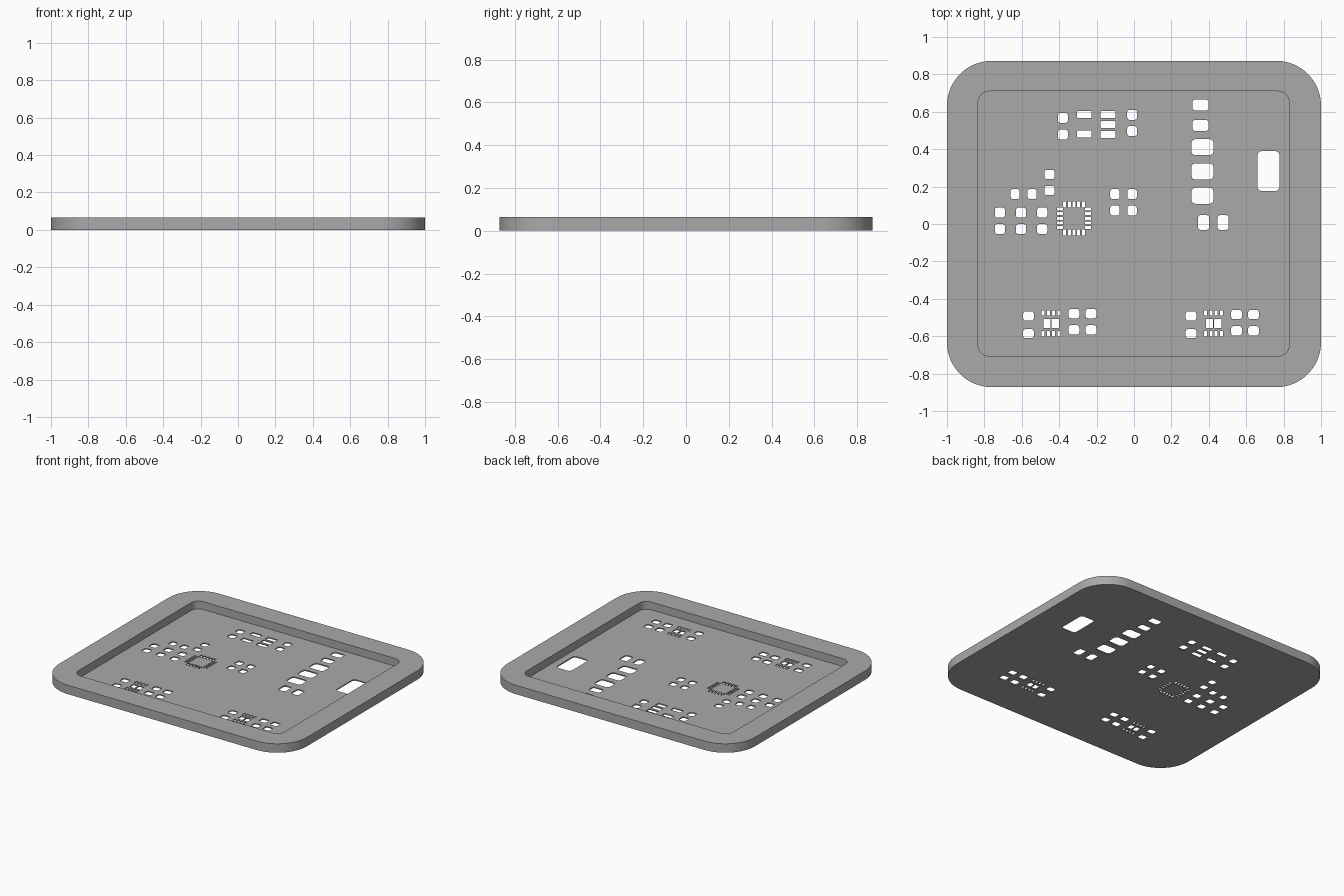
import bpy
import bmesh
from math import cos, sin, pi

if "Cube" in bpy.data.objects:
    bpy.data.objects.remove(bpy.data.objects["Cube"], do_unlink=True)

HEIGHT = 0.065
FLOOR = 0.008
openings = []


def rounded_outline(cx, cy, width, depth, radius, steps):
    """Counter-clockwise outline of a rounded rectangle."""
    points = []
    for corner, (sx, sy) in enumerate([(1, 1), (-1, 1), (-1, -1), (1, -1)]):
        for step in range(steps + 1):
            angle = (corner + step / steps) * pi / 2
            points.append((cx + sx * (width / 2 - radius) + radius * cos(angle),
                           cy + sy * (depth / 2 - radius) + radius * sin(angle)))
    return points


def pads(xs, ys, width, depth, rounding=0.25):
    """Grid of openings, one at every x and y combination."""
    for x in xs:
        for y in ys:
            radius = min(width, depth) * rounding
            openings.append(rounded_outline(x, y, width, depth, radius, 3))


def spread(centre, pitch, count):
    return [centre + pitch * (i - (count - 1) / 2) for i in range(count)]


# Small component pads at the back
pads([-0.38], [0.567, 0.478], 0.053, 0.053)
pads([-0.265], [0.586, 0.481], 0.078, 0.037, 0.1)
pads([-0.139], spread(0.532, 0.053, 3), 0.078, 0.037, 0.1)
pads([-0.01], [0.583, 0.497], 0.053, 0.053)

# Connector column and large pad on the left
pads([0.355], [0.636, 0.527], 0.086, 0.059)
pads([0.366], spread(0.281, 0.13, 3), 0.118, 0.086)
pads([0.719], [0.283], 0.118, 0.214, 0.2)
pads([0.372, 0.476], [0.008], 0.059, 0.08)

# Pads around the central chip
pads([-0.452], [0.265, 0.179], 0.053, 0.05)
pads([-0.636, -0.545], [0.16], 0.048, 0.053)
pads([-0.102, -0.01], [0.16, 0.072], 0.05, 0.053)
pads(spread(-0.604, 0.113, 3), [0.061, -0.027], 0.055, 0.053)

# Central chip: five narrow pads on each side
chip_x, chip_y, reach = -0.321, 0.03, 0.0755
pads(spread(chip_x, 0.025, 5), spread(chip_y, 2 * reach, 2), 0.016, 0.032, 0.1)
pads(spread(chip_x, 2 * reach, 2), spread(chip_y, 0.025, 5), 0.032, 0.016, 0.1)

# Two matching driver groups along the front
for shift, drop in ((0, 0), (0.869, 0.005)):
    pads([shift - 0.564], [-0.492, -0.586], 0.057, 0.048)
    pads(spread(shift - 0.444, 0.028, 4), [-0.476, -0.586], 0.016, 0.029, 0.1)
    pads(spread(shift - 0.443, 0.045, 2), [-0.532], 0.039, 0.048, 0.05)
    pads([shift - 0.321, shift - 0.23], [-0.479 - drop, -0.566 - drop], 0.057, 0.05)

bm = bmesh.new()


def ring(outline, z):
    """Closed loop of vertices and edges at one height."""
    verts = [bm.verts.new((x, y, z)) for x, y in outline]
    edges = [bm.edges.new((verts[i - 1], verts[i])) for i in range(len(verts))]
    return verts, edges


def wall(lower, upper):
    for i in range(len(lower)):
        bm.faces.new((lower[i - 1], lower[i], upper[i], upper[i - 1]))


def fill(rings, direction):
    """Flat sheet bounded by the first ring and pierced by the others."""
    edges = [edge for _, loop in rings for edge in loop]
    bmesh.ops.triangle_fill(bm, use_beauty=True, edges=edges, normal=(0, 0, direction))


# Outer body and pocket loops
outer = rounded_outline(0, 0, 2, 1.745, 0.24, 16)
pocket = rounded_outline(-0.002, 0.002, 1.664, 1.416, 0.06, 8)
outer_low, outer_top = ring(outer, 0), ring(outer, HEIGHT)
pocket_low, pocket_top = ring(pocket, FLOOR), ring(pocket, HEIGHT)
holes_low = [ring(outline, 0) for outline in openings]
holes_top = [ring(outline, FLOOR) for outline in openings]

# Underside, thin pocket floor and raised rim
fill([outer_low] + holes_low, -1)
fill([pocket_low] + holes_top, 1)
fill([outer_top, pocket_top], 1)

# Vertical walls
wall(outer_low[0], outer_top[0])
wall(pocket_low[0], pocket_top[0])
for low, top in zip(holes_low, holes_top):
    wall(low[0], top[0])
bmesh.ops.recalc_face_normals(bm, faces=bm.faces[:])

mesh = bpy.data.meshes.new("stencil_tray")
bm.to_mesh(mesh)
bm.free()
tray = bpy.data.objects.new("stencil_tray", mesh)
bpy.context.collection.objects.link(tray)

# Plain grey finish
grey = bpy.data.materials.new("plain grey")
grey.use_nodes = True
colour = (0.4, 0.4, 0.4, 1)
grey.diffuse_color = colour
grey.node_tree.nodes["Principled BSDF"].inputs["Base Color"].default_value = colour
mesh.materials.append(grey)

# Smooth the rounded corners, keep the rims crisp
bpy.context.view_layer.objects.active = tray
tray.select_set(True)
bpy.ops.object.shade_smooth_by_angle(angle=pi / 6)
